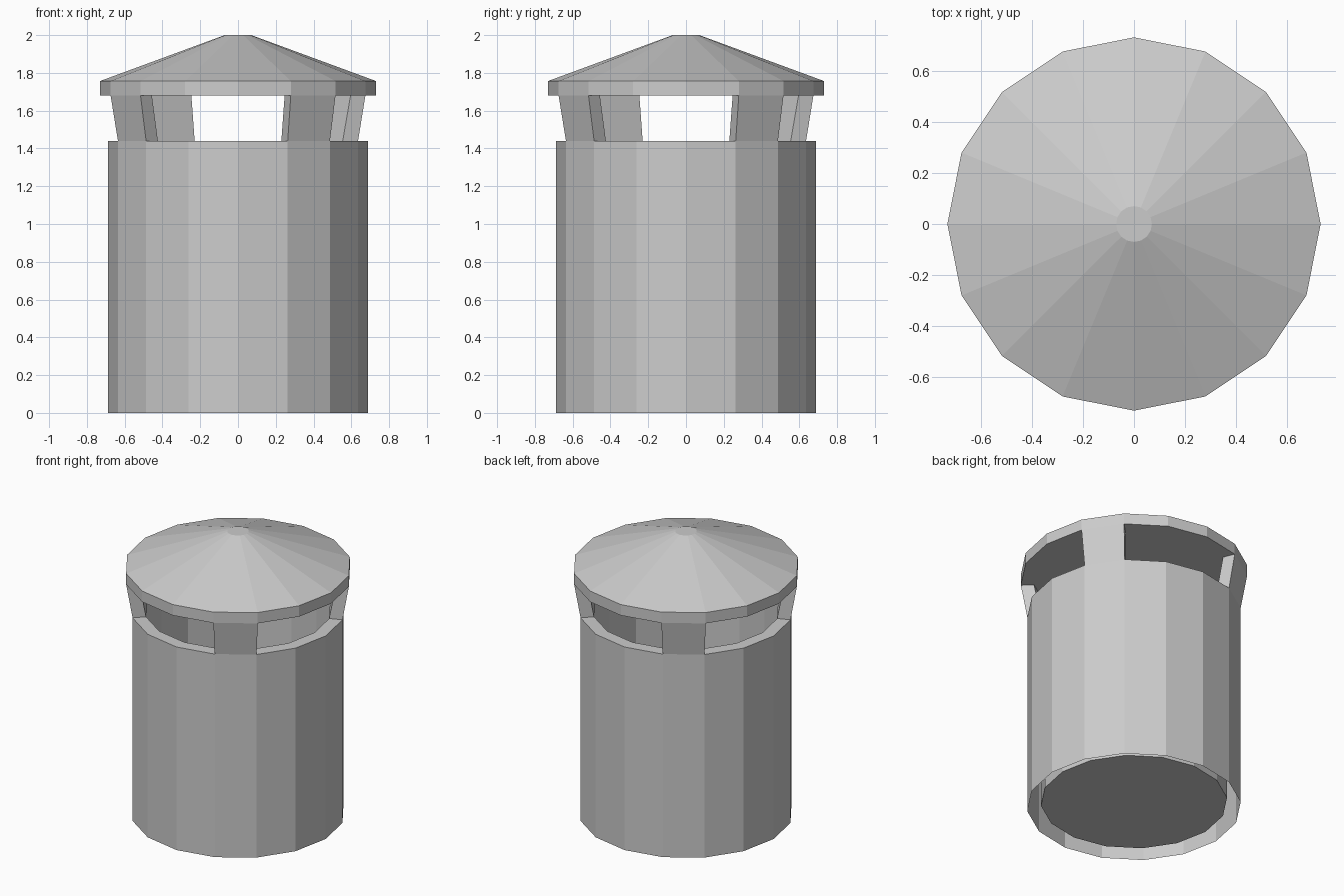
import bpy, bmesh
from math import sin, cos, radians

if "Cube" in bpy.data.objects:
    bpy.data.objects.remove(bpy.data.objects["Cube"])

SIDES = 16
STEP = 360 / SIDES


def pt(r, deg, z):
    return (r * cos(radians(deg)), r * sin(radians(deg)), z)


def make(name, bm):
    mesh = bpy.data.meshes.new(name)
    bm.to_mesh(mesh)
    bm.free()
    obj = bpy.data.objects.new(name, mesh)
    bpy.context.collection.objects.link(obj)
    return obj


def lathe(name, profile, cap_start, cap_end):
    """Revolve (radius, z) points; the profile runs so that faces point outward."""
    bm = bmesh.new()
    rings = [[bm.verts.new(pt(r, i * STEP, z)) for i in range(SIDES)] for r, z in profile]
    for a, b in zip(rings, rings[1:]):
        for i in range(SIDES):
            j = (i + 1) % SIDES
            bm.faces.new((a[i], a[j], b[j], b[i]))
    if cap_start:
        bm.faces.new(rings[0][::-1])
    if cap_end:
        bm.faces.new(rings[-1])
    return make(name, bm)


# Hollow body: outer skin, top ledge, inner tube and its floor
lathe("body", [(0.688, 0), (0.688, 1.44), (0.6, 1.44), (0.6, 0.037)], False, True)

# Conical roof with a short vertical rim
lathe("roof", [(0.73, 1.68), (0.73, 1.757), (0.07, 2.0)], True, True)

# Four outward-leaning posts, each one facet wide
for k in range(4):
    a0 = 22.5 + 90 * k
    a1 = a0 + STEP
    bm = bmesh.new()
    lo, hi = [[bm.verts.new(pt(r, a, z)) for r, a in
               ((ri, a0), (ro, a0), (ro, a1), (ri, a1))]
              for ri, ro, z in ((0.6, 0.688, 1.44), (0.645, 0.73, 1.68))]
    for i in range(4):
        j = (i + 1) % 4
        bm.faces.new((lo[i], lo[j], hi[j], hi[i]))
    make(f"post_{k + 1}", bm)
